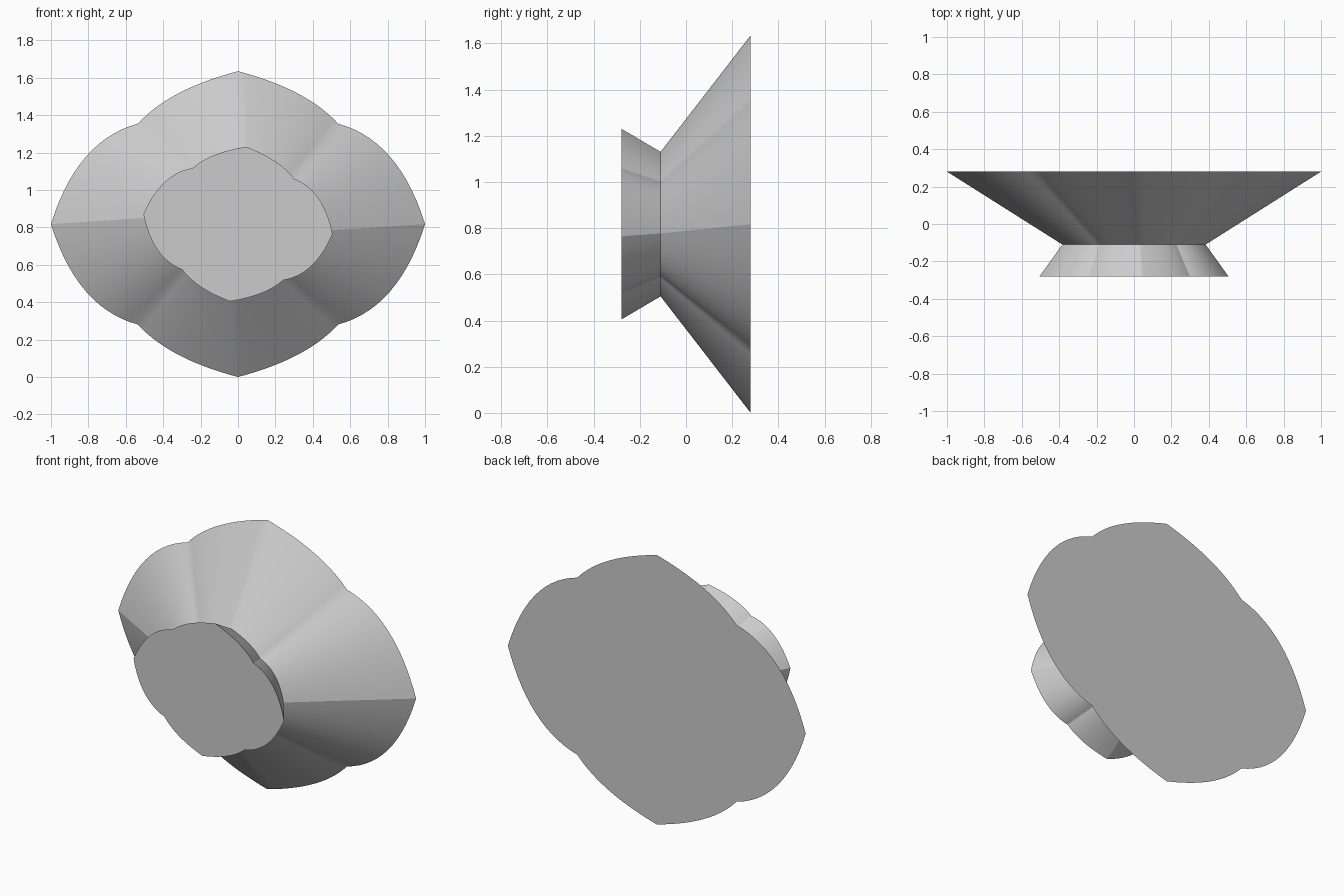
import bpy, bmesh, math
from mathutils import Vector, Matrix

if "Cube" in bpy.data.objects:
    bpy.data.objects.remove(bpy.data.objects["Cube"])

CENTRE_Z = 0.8175
STEPS = 14  # segments per lobe curve

# One quadrant of the scalloped outline: two bulging curves meeting in a notch
QUADRANT = [
    (Vector((0, 0.8175)), Vector((0.37, 0.72)), Vector((0.535, 0.537))),
    (Vector((0.535, 0.537)), Vector((0.86, 0.45)), Vector((1, 0))),
]


def bezier(a, b, c, t):
    return a * (1 - t) ** 2 + b * 2 * t * (1 - t) + c * t * t


def outline():
    quarter = [bezier(*seg, i / STEPS) for seg in QUADRANT for i in range(STEPS)]
    tip = Vector((1, 0))
    # mirror the quadrant down, then the right half across to the left
    right = quarter + [tip] + [Vector((p.x, -p.y)) for p in reversed(quarter)]
    left = [Vector((-p.x, p.y)) for p in reversed(right[1:-1])]
    return right + left


# Sections along depth: y, scale, twist in degrees
SECTIONS = [(-0.28, 0.508, -6.0), (-0.11, 0.385, -6.0), (0.28, 1.0, 0.0)]

bm = bmesh.new()
rings = []
for y, scale, twist in SECTIONS:
    rot = Matrix.Rotation(math.radians(twist), 2)
    ring = []
    for p in outline():
        q = rot @ (p * scale)
        ring.append(bm.verts.new((q.x, y, q.y + CENTRE_Z)))
    rings.append(ring)

# Flared walls between the sections
for a, b in zip(rings, rings[1:]):
    n = len(a)
    for i in range(n):
        j = (i + 1) % n
        bm.faces.new((a[i], a[j], b[j], b[i]))

# Flat front and back caps
bm.faces.new(rings[0])
bm.faces.new(rings[-1])
bmesh.ops.recalc_face_normals(bm, faces=bm.faces)

mesh = bpy.data.meshes.new("flared_knob")
bm.to_mesh(mesh)
bm.free()
knob = bpy.data.objects.new("flared_knob", mesh)
bpy.context.collection.objects.link(knob)

bpy.context.view_layer.objects.active = knob
knob.select_set(True)
bpy.ops.object.shade_smooth_by_angle(angle=math.radians(20))
